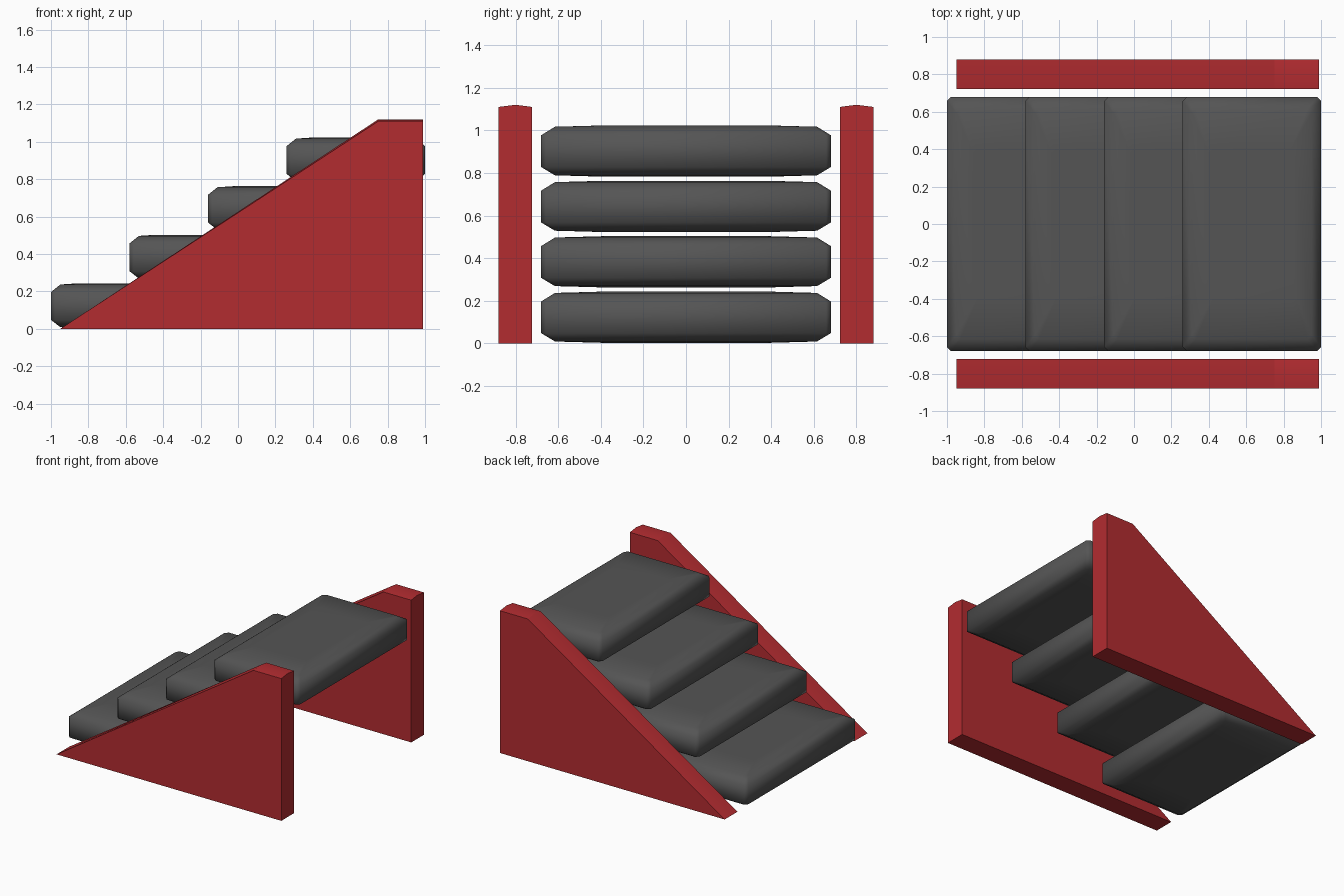
import bpy, bmesh, math

if "Cube" in bpy.data.objects:
    bpy.data.objects.remove(bpy.data.objects["Cube"])


def material(name, color):
    m = bpy.data.materials.new(name)
    m.diffuse_color = (*color, 1)
    m.use_nodes = True
    m.node_tree.nodes["Principled BSDF"].inputs["Base Color"].default_value = m.diffuse_color
    return m


RED = material("red_panel", (0.45, 0.025, 0.03))
DARK = material("dark_cushion", (0.09, 0.09, 0.09))


def loft(name, rings, mat, angle):
    """Skin a stack of equal-sized closed rings and cap both ends."""
    bm = bmesh.new()
    loops = [[bm.verts.new(p) for p in ring] for ring in rings]
    n = len(loops[0])
    for a, b in zip(loops, loops[1:]):
        for i in range(n):
            j = (i + 1) % n
            bm.faces.new((a[i], a[j], b[j], b[i]))
    bm.faces.new(loops[0][::-1])
    bm.faces.new(loops[-1])
    bmesh.ops.recalc_face_normals(bm, faces=bm.faces)
    me = bpy.data.meshes.new(name)
    bm.to_mesh(me)
    bm.free()
    ob = bpy.data.objects.new(name, me)
    bpy.context.collection.objects.link(ob)
    me.materials.append(mat)
    bpy.context.view_layer.objects.active = ob
    ob.select_set(True)
    bpy.ops.object.shade_smooth_by_angle(angle=math.radians(angle))
    ob.select_set(False)
    return ob


def cushion_ring(cx, z, inset_x, inset_y, c=0.022):
    """Rectangle with clipped corners."""
    x, y = 0.37 - inset_x, 0.68 - inset_y
    pts = [(x, y - c), (x - c, y), (c - x, y), (-x, y - c),
           (-x, c - y), (c - x, -y), (x - c, -y), (x, c - y)]
    return [(cx + px, py, z) for px, py in pts]


# Padded steps: height, x inset, y inset of each layer
LAYERS = [(0.003, 0.14, 0.28), (0.009, 0.05, 0.065), (0.048, 0, 0),
          (0.197, 0, 0), (0.237, 0.05, 0.065), (0.243, 0.14, 0.28)]
for k in range(4):
    rings = [cushion_ring(-0.63 + 0.42 * k, z + 0.26 * k, ix, iy)
             for z, ix, iy in LAYERS]
    loft(f"step_{k + 1}", rings, DARK, 70)


# Sloped side panels with a slightly crowned top
def panel_ring(y, top):
    return [(x, y, z) for x, z in
            [(-0.95, 0), (0.99, 0), (0.99, top), (0.75, top)]]


for side, s in (("front", -1), ("back", 1)):
    loft(f"{side}_side_panel",
         [panel_ring(s * y, t) for y, t in ((0.722, 1.11), (0.80, 1.12), (0.88, 1.11))],
         RED, 20)
